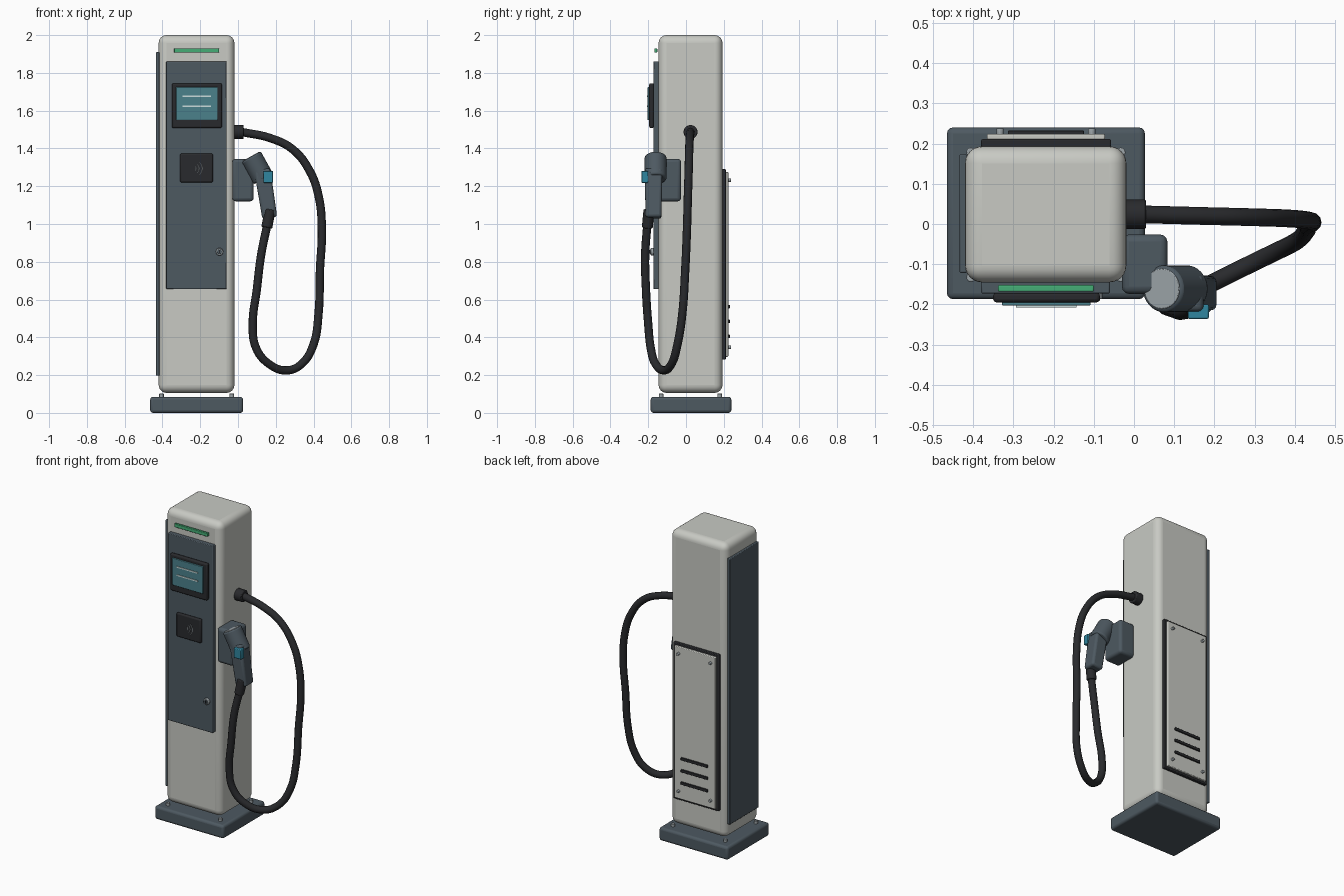
import bpy, math
from mathutils import Vector

if "Cube" in bpy.data.objects:
    bpy.data.objects.remove(bpy.data.objects["Cube"])


def mat(name, r, g, b):
    m = bpy.data.materials.new(name)
    m.diffuse_color = (r, g, b, 1)
    m.use_nodes = True
    m.node_tree.nodes["Principled BSDF"].inputs["Base Color"].default_value = m.diffuse_color
    return m


SHELL = mat("shell", 0.58, 0.59, 0.55)
SLATE = mat("slate", 0.075, 0.10, 0.12)
BLACK = mat("black", 0.022, 0.023, 0.026)
GREEN = mat("green", 0.06, 0.42, 0.18)
GLASS = mat("glass", 0.07, 0.22, 0.26)
BLUE = mat("blue", 0.03, 0.24, 0.35)
PALE = mat("pale", 0.6, 0.72, 0.72)
STEEL = mat("steel", 0.34, 0.38, 0.40)


def finish(ob, name, m, bevel=0, segs=3):
    ob.name = name
    ob.data.materials.append(m)
    if bevel:
        b = ob.modifiers.new("bevel", 'BEVEL')
        b.width, b.segments, b.limit_method = bevel, segs, 'ANGLE'
    bpy.ops.object.shade_smooth_by_angle(angle=math.radians(40))
    return ob


def box(name, x, y, z, m, bevel=0.004, segs=2):
    """Box from (min, max) ranges."""
    bpy.ops.mesh.primitive_cube_add(size=1)
    ob = bpy.context.object
    ob.location = [(a + b) / 2 for a, b in (x, y, z)]
    ob.scale = [b - a for a, b in (x, y, z)]
    bpy.ops.object.transform_apply(location=False, rotation=False, scale=True)
    return finish(ob, name, m, bevel, segs)


def rod(name, a, b, r, m, bevel=0.003, sides=32):
    """Cylinder between two points."""
    a, b = Vector(a), Vector(b)
    bpy.ops.mesh.primitive_cylinder_add(vertices=sides, radius=r, depth=(b - a).length,
                                        location=(a + b) / 2)
    ob = bpy.context.object
    ob.rotation_euler = (b - a).to_track_quat('Z', 'Y').to_euler()
    return finish(ob, name, m, bevel, 2)


def tube(name, pts, r, m, res=6, sides=4):
    """Round tube along a smooth path."""
    cu = bpy.data.curves.new(name, 'CURVE')
    cu.dimensions = '3D'
    cu.bevel_depth, cu.bevel_resolution, cu.resolution_u = r, sides, res
    cu.use_fill_caps = True
    sp = cu.splines.new('BEZIER')
    sp.bezier_points.add(len(pts) - 1)
    for bp, p in zip(sp.bezier_points, pts):
        bp.co = p
        bp.handle_left_type = bp.handle_right_type = 'AUTO'
    ob = bpy.data.objects.new(name, cu)
    bpy.context.collection.objects.link(ob)
    bpy.ops.object.select_all(action='DESELECT')
    ob.select_set(True)
    bpy.context.view_layer.objects.active = ob
    bpy.ops.object.convert(target='MESH')
    return finish(bpy.context.object, name, m)


# Base, anchor bolts and cabinet
box("base_plate", (-0.465, 0.027), (-0.187, 0.24), (0, 0.085), SLATE, 0.015, 3)
for x in (-0.405, -0.033):
    for y in (-0.132, 0.178):
        rod("anchor_bolt", (x, y, 0.08), (x, y, 0.102), 0.012, STEEL, 0.002, 12)
box("cabinet", (-0.42, -0.019), (-0.145, 0.193), (0.106, 2.0), SHELL, 0.042, 6)

# Front panel, status light and side cover
box("front_panel", (-0.38, -0.06), (-0.173, -0.14), (0.655, 1.86), SLATE)
box("status_light", (-0.338, -0.1), (-0.168, -0.152), (1.907, 1.93), GREEN, 0.003)
box("side_cover", (-0.434, -0.415), (-0.122, 0.174), (0.198, 1.91), SLATE)

# Display
box("display_bezel", (-0.35, -0.085), (-0.195, -0.17), (1.508, 1.745), BLACK, 0.008)
box("display_glass", (-0.328, -0.108), (-0.203, -0.19), (1.55, 1.725), GLASS, 0.003)
for z in (1.677, 1.624):
    box("display_line", (-0.293, -0.143), (-0.207, -0.2), (z - 0.004, z + 0.004), PALE, 0)

# Card reader with radio-wave arcs
box("card_reader", (-0.307, -0.132), (-0.192, -0.17), (1.22, 1.373), BLACK, 0.008)
for r in (0.016, 0.032, 0.048):
    arc = [(-0.238 + r * math.cos(t), -0.193, 1.293 + r * math.sin(t))
           for t in [math.radians(d) for d in (-45, -22, 0, 22, 45)]]
    tube("reader_wave", arc, 0.002, STEEL, 4, 1)

# Door lock
rod("lock_ring", (-0.098, -0.165, 0.853), (-0.098, -0.187, 0.853), 0.02, STEEL)
rod("lock_core", (-0.098, -0.18, 0.853), (-0.098, -0.191, 0.853), 0.013, SLATE, 0.001)
box("lock_slot", (-0.101, -0.095), (-0.194, -0.188), (0.844, 0.862), BLACK, 0)

# Rear service hatch with vents and screws
box("hatch_frame", (-0.38, -0.057), (0.188, 0.211), (0.283, 1.29), BLACK)
box("hatch_panel", (-0.366, -0.072), (0.205, 0.224), (0.297, 1.276), SHELL)
for z in (0.405, 0.485, 0.562):
    box("hatch_vent", (-0.313, -0.124), (0.22, 0.232), (z - 0.009, z + 0.009), BLACK, 0.002)
for x in (-0.333, -0.105):
    for z in (0.347, 1.232):
        rod("hatch_screw", (x, 0.22, z), (x, 0.238, z), 0.009, STEEL, 0.002, 12)

# Holster
box("holster", (-0.03, 0.083), (-0.174, -0.026), (1.12, 1.345), SLATE, 0.018, 3)

# Charging gun: tilted head with pale cap, tapered grip, trigger
Y = -0.161
top, axis = Vector((0.07, Y, 1.356)), Vector((0.485, 0, -0.875))
rod("gun_head", top, top + axis * 0.135, 0.058, SLATE, 0.008)
rod("gun_cap", top - axis * 0.003, top + axis * 0.01, 0.05, STEEL, 0.002)
g0, g1 = Vector((0.128, -0.17, 1.29)), Vector((0.168, -0.174, 1.032))
grip = box("gun_grip", (-0.043, 0.043), (-0.046, 0.046),
           (-(g1 - g0).length / 2, (g1 - g0).length / 2), SLATE, 0.014, 3)
for v in grip.data.vertices:
    if v.co.z < 0:
        v.co.x *= 0.92
        v.co.y *= 0.92
grip.location = (g0 + g1) / 2
grip.rotation_euler = (0, -math.atan2(g1.x - g0.x, g0.z - g1.z), 0)
box("gun_trigger", (0.134, 0.186), (-0.236, -0.2), (1.218, 1.281), BLUE, 0.004)

# Cable with end collars
rod("cable_outlet", (-0.03, 0.024, 1.487), (0.03, 0.024, 1.487), 0.037, BLACK, 0.005)
rod("cable_collar", (0.152, -0.205, 0.98), (0.17, -0.196, 1.075), 0.029, BLACK, 0.005)
tube("cable", [
    (0.02, 0.024, 1.487), (0.17, 0.02, 1.455), (0.29, 0.017, 1.395),
    (0.38, 0.014, 1.28), (0.427, 0.01, 1.147), (0.444, 0.005, 0.97),
    (0.434, -0.004, 0.76), (0.426, -0.02, 0.52), (0.4, -0.045, 0.363),
    (0.34, -0.075, 0.262), (0.258, -0.115, 0.225), (0.16, -0.163, 0.262),
    (0.095, -0.187, 0.345), (0.078, -0.2, 0.47), (0.1, -0.212, 0.655),
    (0.123, -0.216, 0.84), (0.155, -0.205, 0.995)], 0.022, BLACK)
